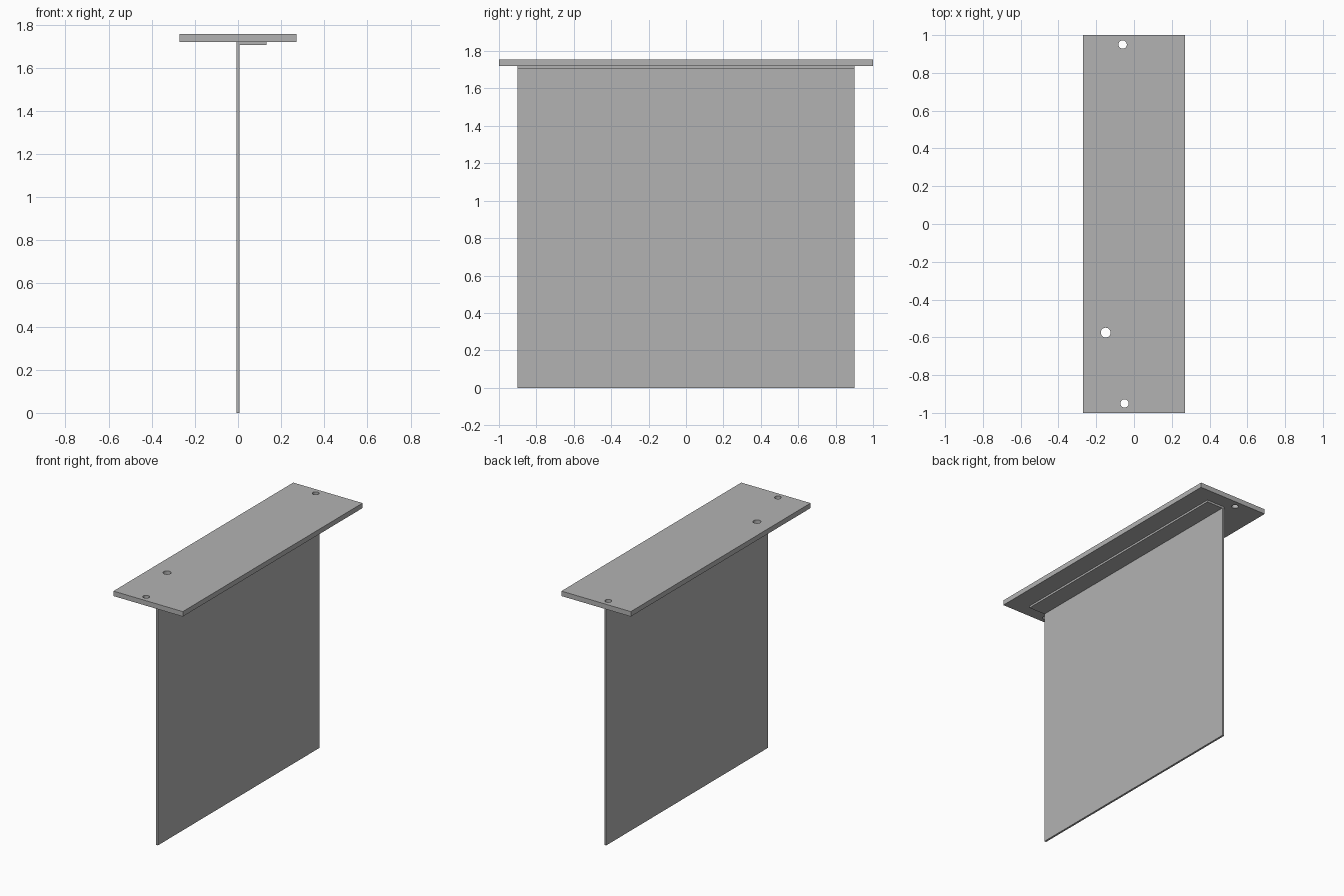
import bpy
import bmesh
from mathutils import Matrix

cube = bpy.data.objects.get("Cube")
if cube:
    bpy.data.objects.remove(cube, do_unlink=True)

# Single plain grey finish
GREY = (0.45, 0.45, 0.45, 1.0)
grey = bpy.data.materials.new("plain_grey")
grey.use_nodes = True
grey.diffuse_color = GREY
grey.node_tree.nodes["Principled BSDF"].inputs["Base Color"].default_value = GREY


def add_object(name, bm):
    bmesh.ops.recalc_face_normals(bm, faces=bm.faces)
    mesh = bpy.data.meshes.new(name)
    bm.to_mesh(mesh)
    bm.free()
    mesh.materials.append(grey)
    obj = bpy.data.objects.new(name, mesh)
    bpy.context.collection.objects.link(obj)
    return obj


def extrude_profile(name, points, half_length):
    """Sweep an x-z outline along y."""
    bm = bmesh.new()
    face = bm.faces.new([bm.verts.new((x, -half_length, z)) for x, z in points])
    grown = bmesh.ops.extrude_face_region(bm, geom=[face])
    verts = [v for v in grown["geom"] if isinstance(v, bmesh.types.BMVert)]
    bmesh.ops.translate(bm, verts=verts, vec=(0, 2 * half_length, 0))
    return add_object(name, bm)


PLATE_TOP, PLATE_BOTTOM, SHEET = 1.755, 1.72, 0.014

# Top mounting plate
w = 0.27
top_plate = extrude_profile("top_plate", [
    (-w, PLATE_BOTTOM), (w, PLATE_BOTTOM), (w, PLATE_TOP), (-w, PLATE_TOP)], 1.0)

# Hanging panel with its top edge bent into a flange under the plate
left, right, lip = -0.008, -0.008 + SHEET, 0.132
hanging_panel = extrude_profile("hanging_panel", [
    (left, 0), (right, 0), (right, PLATE_BOTTOM - SHEET),
    (lip, PLATE_BOTTOM - SHEET), (lip, PLATE_BOTTOM), (left, PLATE_BOTTOM)], 0.9)

# Drilled holes through the plate
bm = bmesh.new()
for x, y, radius in ((-0.06, 0.95, 0.022), (-0.05, -0.95, 0.022), (-0.15, -0.575, 0.026)):
    bmesh.ops.create_cone(bm, cap_ends=True, segments=32, radius1=radius, radius2=radius,
                          depth=0.2, matrix=Matrix.Translation((x, y, PLATE_TOP)))
hole_cutter = add_object("hole_cutter", bm)
hole_cutter.hide_render = True
hole_cutter.hide_viewport = True

cut = top_plate.modifiers.new("holes", "BOOLEAN")
cut.operation = "DIFFERENCE"
cut.solver = "EXACT"
cut.object = hole_cutter
